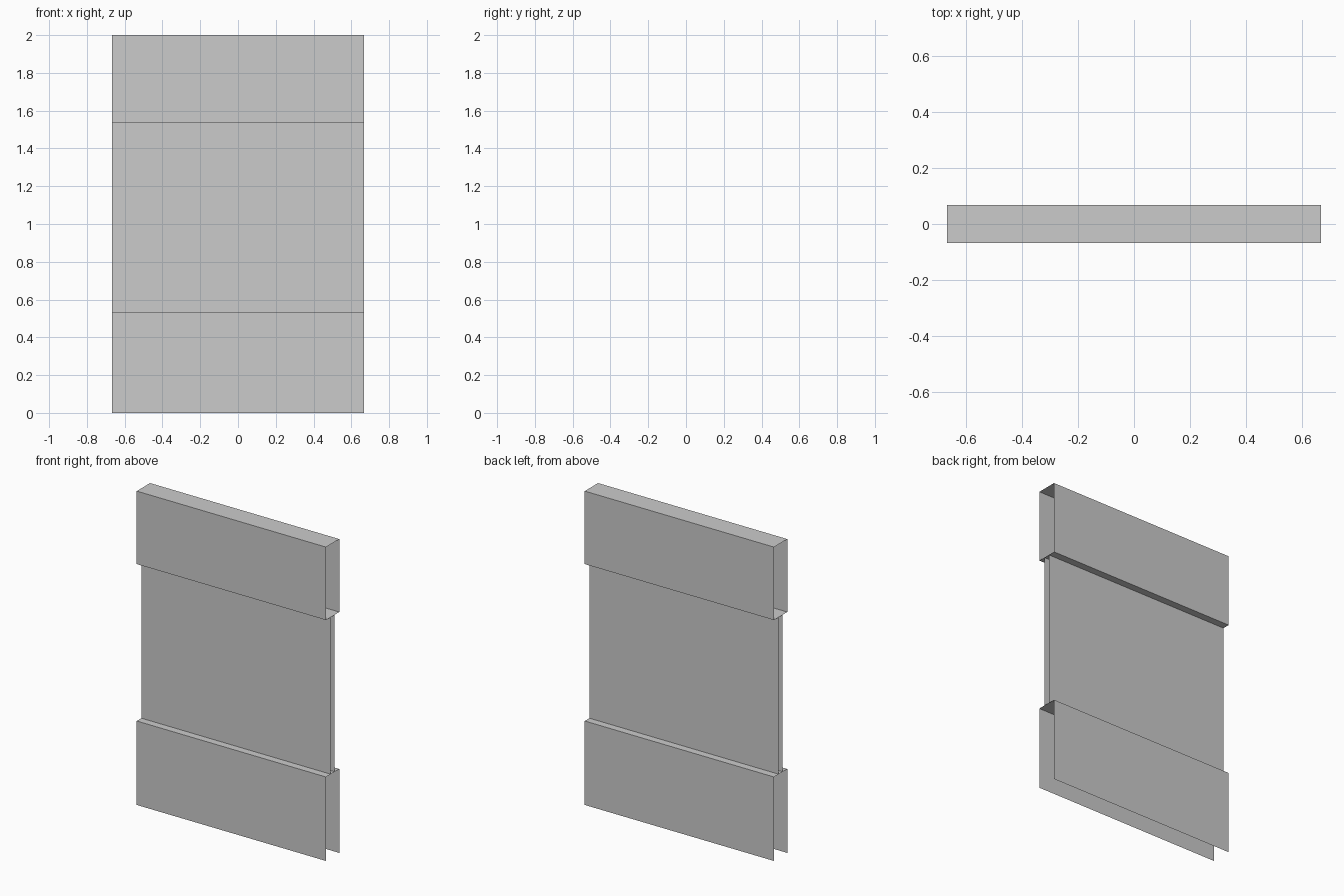
import bpy, bmesh

if "Cube" in bpy.data.objects:
    bpy.data.objects.remove(bpy.data.objects["Cube"])

HALF_W = 0.667


def sleeve(name, half_depth, z0, z1, bottom=False, top=False):
    """Open-ended sheet sleeve along x, with optional floor and lid."""
    bm = bmesh.new()
    ring = [(-half_depth, z0), (-half_depth, z1), (half_depth, z1), (half_depth, z0)]
    left, right = ([bm.verts.new((x, y, z)) for y, z in ring] for x in (-HALF_W, HALF_W))
    for i, wanted in enumerate((True, top, True, bottom)):
        if wanted:
            j = (i + 1) % 4
            bm.faces.new((left[i], right[i], right[j], left[j]))
    for f in bm.faces:
        f.normal_update()
        outward = f.calc_center_median()
        outward.z -= (z0 + z1) / 2
        if f.normal.dot(outward) < 0:
            f.normal_flip()
    mesh = bpy.data.meshes.new(name)
    bm.to_mesh(mesh)
    bm.free()
    bpy.context.collection.objects.link(bpy.data.objects.new(name, mesh))


# Closed upper band, thin middle panel, lower band open underneath
sleeve("upper_band", 0.067, 1.535, 2.0, bottom=True, top=True)
sleeve("middle_panel", 0.02, 0.535, 1.535)
sleeve("lower_band", 0.067, 0.0, 0.535, top=True)
